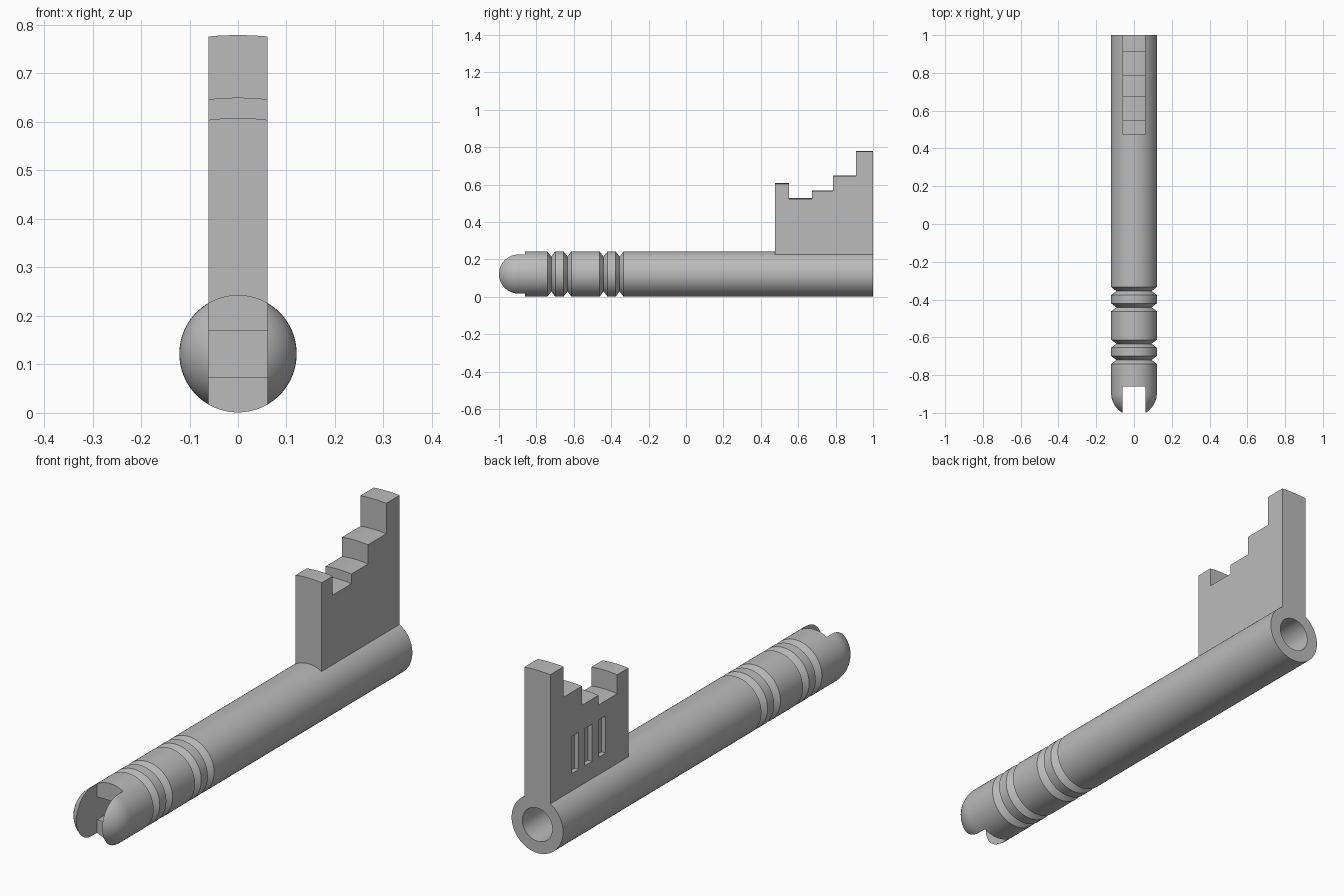
import bpy, bmesh, math
from mathutils import Vector

if "Cube" in bpy.data.objects:
    bpy.data.objects.remove(bpy.data.objects["Cube"])

R, CZ, HW = 0.121, 0.122, 0.061      # shaft radius, axis height, half width of bit and slot

steel = bpy.data.materials.new("grey_metal")
steel.diffuse_color = (0.5, 0.5, 0.5, 1)
steel.use_nodes = True
steel.node_tree.nodes["Principled BSDF"].inputs["Base Color"].default_value = steel.diffuse_color


def make_object(name, bm):
    bmesh.ops.recalc_face_normals(bm, faces=bm.faces)
    me = bpy.data.meshes.new(name)
    bm.to_mesh(me)
    bm.free()
    ob = bpy.data.objects.new(name, me)
    bpy.context.collection.objects.link(ob)
    me.materials.append(steel)
    return ob


def activate(ob):
    bpy.ops.object.select_all(action='DESELECT')
    ob.select_set(True)
    bpy.context.view_layer.objects.active = ob


def cut_box(ob, x, y, z):
    """Subtract a box given by its three (min, max) ranges."""
    bm = bmesh.new()
    bmesh.ops.create_cube(bm, size=1)
    for v in bm.verts:
        v.co = Vector([(a + b) / 2 + c * (b - a) for (a, b), c in zip((x, y, z), v.co)])
    cutter = make_object("cutter", bm)
    cutter.hide_render = True
    mod = ob.modifiers.new("cut", 'BOOLEAN')
    mod.operation, mod.solver, mod.object = 'DIFFERENCE', 'EXACT', cutter
    activate(ob)
    bpy.ops.object.modifier_apply(modifier=mod.name)
    bpy.data.objects.remove(cutter)


# Shaft: turned profile (radius, y) with round tip, V grooves and a bore in the back end
tip_y = -1 + math.sqrt(R * R - HW * HW)
profile = [(R * math.sin(a), tip_y - R * math.cos(a))
           for a in (math.pi / 2 * i / 14 for i in range(15))]
for y in (-0.72, -0.634, -0.441, -0.355):
    profile += [(R, y - 0.021), (R - 0.028, y), (R, y + 0.021)]
profile += [(R, 1), (0.0705, 1), (0.0705, 0.2), (0, 0.2)]

bm = bmesh.new()
verts = [bm.verts.new((r, y, CZ)) for r, y in profile]
edges = [bm.edges.new(p) for p in zip(verts, verts[1:])]
bmesh.ops.spin(bm, geom=verts + edges, cent=(0, 0, CZ), axis=(0, 1, 0),
               angle=2 * math.pi, steps=96)
bmesh.ops.remove_doubles(bm, verts=bm.verts, dist=1e-4)
shaft = make_object("shaft", bm)

# Tip slot and the deeper notch in its floor
cut_box(shaft, (-HW, HW), (-1.2, -0.86), (-0.2, 0.5))
cut_box(shaft, (-HW, HW), (-0.9, -0.76), (0.073, 0.17))

# Bit: stepped outline swept across x, tops following arcs around the shaft axis
steps = [(0.475, 0.55, 0.608), (0.55, 0.675, 0.528), (0.675, 0.787, 0.569),
         (0.787, 0.91, 0.65), (0.91, 1.0, 0.779)]
outline = [(0.475, CZ + R - 0.002)]
for y0, y1, z in steps:
    outline += [(y0, z), (y1, z)]
outline.append((1.0, CZ + R - 0.002))

bm = bmesh.new()
slices = []
for i in range(9):
    x = -HW + 2 * HW * i / 8
    slices.append([bm.verts.new((x, y, CZ + math.sqrt((z - CZ) ** 2 - x * x)))
                   for y, z in outline])
n = len(outline)
for a, b in zip(slices, slices[1:]):
    for j in range(n):
        k = (j + 1) % n
        bm.faces.new((a[j], a[k], b[k], b[j]))
bm.faces.new(slices[0])
bm.faces.new(slices[-1][::-1])
bit = make_object("key_bit", bm)

# Three shallow recesses on the left side of the bit
for y in (0.65, 0.742, 0.832):
    cut_box(bit, (-0.2, -HW + 0.02), (y - 0.023, y + 0.023), (0.30, 0.458))

for ob in (shaft, bit):
    activate(ob)
    bpy.ops.object.shade_smooth_by_angle(angle=math.radians(30))
